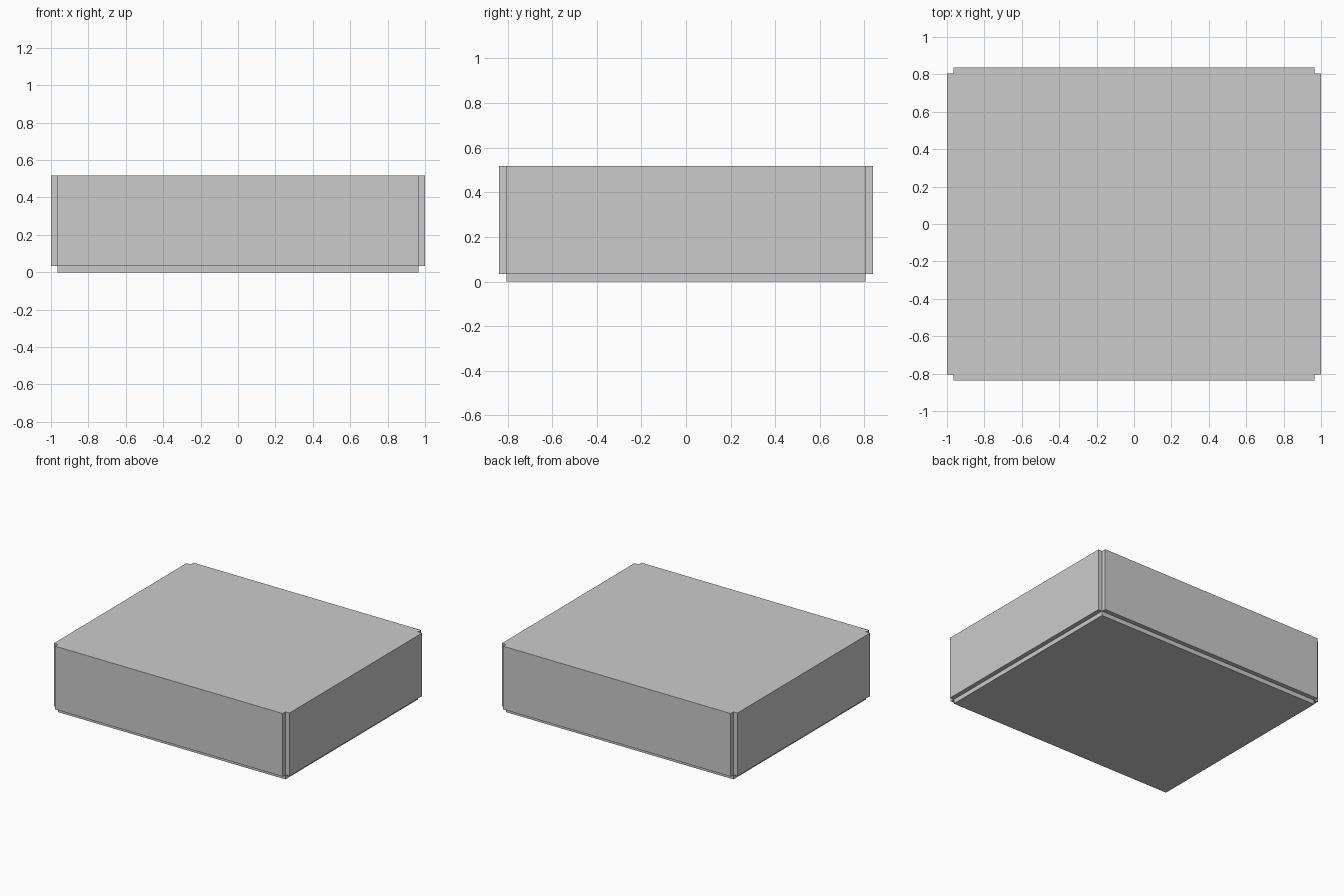
import bpy, bmesh
from mathutils import Vector, Matrix

if "Cube" in bpy.data.objects:
    bpy.data.objects.remove(bpy.data.objects["Cube"])

# Core block dimensions and thickness of the raised panels
HALF_X, HALF_Y = 0.966, 0.804
BOTTOM, TOP = 0.034, 0.518
PANEL = 0.034

bm = bmesh.new()
size = Matrix.Diagonal((2 * HALF_X, 2 * HALF_Y, TOP - BOTTOM, 1))
place = Matrix.Translation((0, 0, (TOP + BOTTOM) / 2))
bmesh.ops.create_cube(bm, size=1, matrix=place @ size)
bm.normal_update()

# Raise a panel on each side and the underside; the top stays flush
panels = [(f, f.normal.copy()) for f in bm.faces if f.normal.z < 0.5]
for face, direction in panels:
    result = bmesh.ops.extrude_face_region(bm, geom=[face])
    verts = [g for g in result["geom"] if isinstance(g, bmesh.types.BMVert)]
    bmesh.ops.translate(bm, verts=verts, vec=direction * PANEL)
    if face.is_valid:
        bm.faces.remove(face)

bmesh.ops.recalc_face_normals(bm, faces=bm.faces[:])
mesh = bpy.data.meshes.new("panelled_box")
bm.to_mesh(mesh)
bm.free()
box = bpy.data.objects.new("panelled_box", mesh)
bpy.context.collection.objects.link(box)
